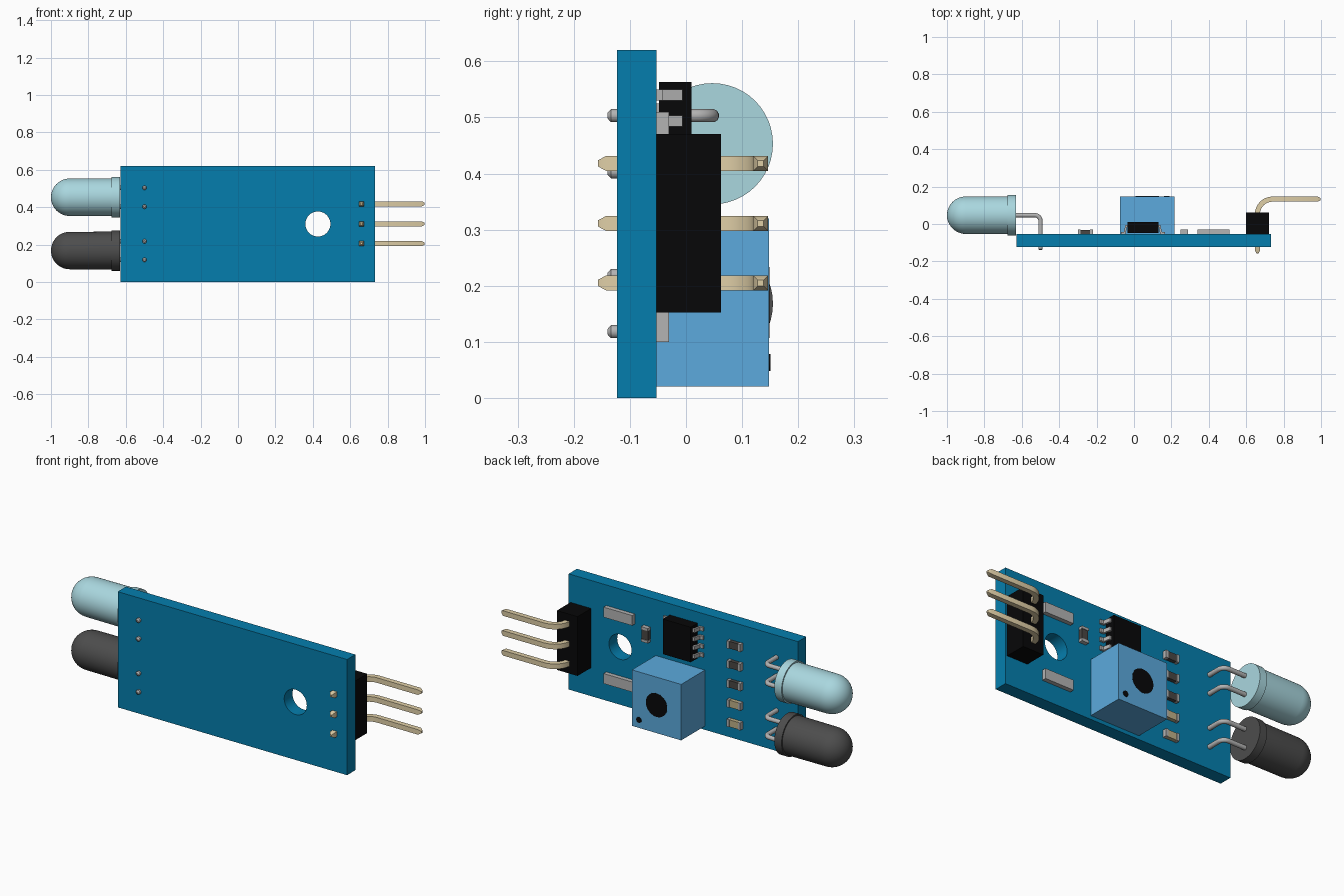
import bpy, bmesh, math
from mathutils import Vector

if "Cube" in bpy.data.objects:
    bpy.data.objects.remove(bpy.data.objects["Cube"])


def material(name, r, g, b):
    m = bpy.data.materials.new(name)
    m.diffuse_color = [(c / 255) ** 2.2 for c in (r, g, b)] + [1]
    m.use_nodes = True
    m.node_tree.nodes["Principled BSDF"].inputs["Base Color"].default_value = m.diffuse_color
    return m


TEAL = material("board_teal", 13, 125, 172)
BLACK = material("black_plastic", 16, 16, 17)
BLUE = material("trimmer_blue", 92, 168, 220)
CLEAR = material("pale_lens", 168, 214, 222)
DARK = material("dark_lens", 78, 78, 78)
GOLD = material("pin_gold", 222, 205, 165)
METAL = material("metal", 178, 178, 178)
CHIP = material("chip_dark", 75, 72, 70)
TAN = material("chip_tan", 190, 175, 135)


def finish(name, bm, mat, smooth=False):
    bmesh.ops.recalc_face_normals(bm, faces=bm.faces[:])
    me = bpy.data.meshes.new(name)
    bm.to_mesh(me)
    bm.free()
    ob = bpy.data.objects.new(name, me)
    bpy.context.collection.objects.link(ob)
    if mat:
        me.materials.append(mat)
    if smooth:
        bpy.ops.object.select_all(action='DESELECT')
        ob.select_set(True)
        bpy.context.view_layer.objects.active = ob
        bpy.ops.object.shade_smooth_by_angle(angle=math.radians(35))
    return ob


def box(name, x0, x1, y0, y1, z0, z1, mat):
    bm = bmesh.new()
    bmesh.ops.create_cube(bm, size=1)
    for v in bm.verts:
        v.co = ((x0 + x1) / 2 + v.co.x * (x1 - x0),
                (y0 + y1) / 2 + v.co.y * (y1 - y0),
                (z0 + z1) / 2 + v.co.z * (z1 - z0))
    return finish(name, bm, mat)


def skin(bm, rings):
    """Bridge successive rings of verts and cap both ends."""
    n = len(rings[0])
    for a, b in zip(rings, rings[1:]):
        for i in range(n):
            j = (i + 1) % n
            bm.faces.new((a[i], a[j], b[j], b[i]))
    bm.faces.new(rings[0])
    bm.faces.new(rings[-1])


def lathe(name, profile, center, axis, mat, n=48):
    """Revolve (distance, radius) points around the x or y axis."""
    bm = bmesh.new()
    rings = []
    for d, r in profile:
        ring = []
        for i in range(n):
            a = math.tau * i / n
            u, w = r * math.cos(a), r * math.sin(a)
            off = (d, u, w) if axis == 'x' else (u, d, w)
            ring.append(bm.verts.new(Vector(center) + Vector(off)))
        rings.append(ring)
    skin(bm, rings)
    return finish(name, bm, mat, True)


def sweep(name, path, z, radius, sides, taper, mat):
    """Sweep a regular section along an xy path, narrowing at both tips."""
    pts = [Vector(p) for p in path]
    d0, d1 = (pts[1] - pts[0]).normalized(), (pts[-1] - pts[-2]).normalized()
    pts = [pts[0], pts[0] + d0 * taper] + pts[1:-1] + [pts[-1] - d1 * taper, pts[-1]]
    bm = bmesh.new()
    rings = []
    for k, p in enumerate(pts):
        t = (pts[min(k + 1, len(pts) - 1)] - pts[max(k - 1, 0)]).normalized()
        r = radius * (0.4 if k in (0, len(pts) - 1) else 1)
        ring = []
        for i in range(sides):
            a = math.tau * (i + 0.5) / sides
            u = r * math.cos(a)
            ring.append(bm.verts.new((p.x - t.y * u, p.y + t.x * u, z + r * math.sin(a))))
        rings.append(ring)
    skin(bm, rings)
    return finish(name, bm, mat, True)


def arc(cx, cy, r, a0, a1, n=8):
    return [(cx + r * math.cos(math.radians(a0 + (a1 - a0) * i / n)),
             cy + r * math.sin(math.radians(a0 + (a1 - a0) * i / n))) for i in range(n + 1)]


TOP = -0.053  # component side of the board

# circuit board with mounting hole
board = box("circuit_board", -0.627, 0.733, -0.123, TOP, 0, 0.62, TEAL)
cutter = lathe("hole_cutter", [(-0.2, 0.067), (0.05, 0.067)], (0.427, 0, 0.31), 'y', TEAL)
cutter.hide_render = True
mod = board.modifiers.new("mounting_hole", 'BOOLEAN')
mod.object, mod.operation, mod.solver = cutter, 'DIFFERENCE', 'EXACT'
bpy.context.view_layer.objects.active = board
bpy.ops.object.modifier_apply(modifier=mod.name)
bpy.data.objects.remove(cutter)

# emitter and receiver diodes with bent leads
dome = [(-0.9 - 0.1 * math.cos(a), max(0.1 * math.sin(a), 0.0015))
        for a in [math.pi / 2 * i / 12 for i in range(13)]]
lens = dome + [(-0.675, 0.101), (-0.675, 0.108), (-0.632, 0.108)]
lead_path = [(-0.64, 0.047)] + arc(-0.53, 0.017, 0.03, 90, 0) + [(-0.5, -0.14)]
for label, z, mat in (("emitter", 0.453, CLEAR), ("receiver", 0.168, DARK)):
    lathe(label + "_lens", lens, (0, 0.047, z), 'x', mat)
    for s in (-1, 1):
        sweep(label + "_lead", lead_path, z + s * 0.05, 0.012, 12, 0.006, METAL)

# right-angle pin header
box("header_block", 0.6, 0.722, TOP, 0.062, 0.152, 0.47, BLACK)
pin_path = [(0.66, -0.157)] + arc(0.74, 0.053, 0.08, 180, 90) + [(0.998, 0.133)]
for z in (0.205, 0.311, 0.418):
    sweep("header_pin", pin_path, z, 0.0192, 4, 0.015, GOLD)

# trimmer potentiometer
box("trimmer_body", -0.075, 0.217, TOP, 0.148, 0.02, 0.32, BLUE)
lathe("trimmer_dial", [(0.14, 0.063), (0.149, 0.063)], (0.071, 0, 0.17), 'y', BLACK)
lathe("trimmer_dot", [(0.14, 0.015), (0.151, 0.015)], (0.175, 0, 0.063), 'y', BLACK, 24)

# comparator chip with gull-wing legs on both sides
box("comparator_body", -0.035, 0.13, TOP + 0.005, 0.01, 0.375, 0.563, BLACK)
leg = [(0.08, -0.018), (0.094, -0.018), (0.101, -0.042), (0.118, -0.042),
       (0.118, TOP), (0.092, TOP), (0.086, -0.029), (0.08, -0.029)]
for s in (-1, 1):
    for k in range(4):
        z = 0.54 - k * 0.0465
        bm = bmesh.new()
        skin(bm, [[bm.verts.new((0.0475 + s * x, y + 0.012 * (y > -0.03), z + dz)) for x, y in leg]
                  for dz in (-0.01, 0.01)])
        finish("comparator_leg", bm, METAL)


# small surface-mount parts: coloured middle and metal end caps
def smd(x, z, mat, upright=False):
    def part(name, a, b, w, top, m):
        if upright:
            box(name, x - w, x + w, TOP, top, z + a, z + b, m)
        else:
            box(name, x + a, x + b, TOP, top, z - w, z + w, m)
    part("resistor_body", -0.026, 0.026, 0.019, -0.033, mat)
    part("resistor_cap", -0.04, -0.026, 0.02, -0.03, METAL)
    part("resistor_cap", 0.026, 0.04, 0.02, -0.03, METAL)


for i, mat in enumerate((CHIP, CHIP, CHIP, TAN, TAN)):
    smd(-0.26, 0.505 - i * 0.105, mat)
smd(0.268, 0.425, CHIP, True)

# indicator lamps beside the mounting hole
for z in (0.483, 0.127):
    box("indicator_lamp", 0.34, 0.51, TOP, -0.03, z - 0.027, z + 0.027, METAL)
